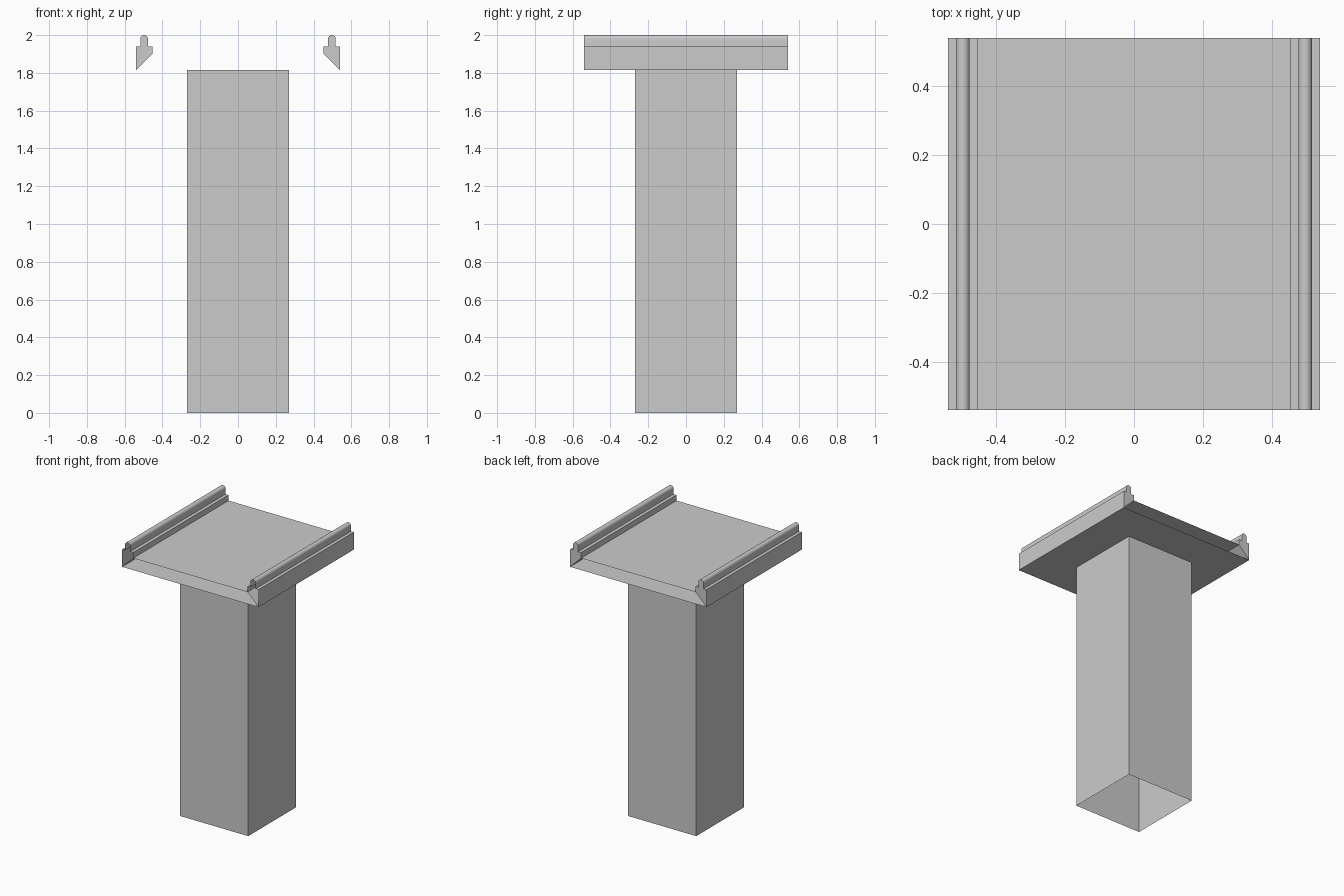
import bpy, bmesh, math

if "Cube" in bpy.data.objects:
    bpy.data.objects.remove(bpy.data.objects["Cube"])

HALF = 0.54       # half width and depth of the head
FOOT = 0.27       # half width of the column
Z_LOW, Z_DECK, Z_STEP = 1.815, 1.90, 1.94


def make_object(name, bm):
    mesh = bpy.data.meshes.new(name)
    bm.to_mesh(mesh)
    bm.free()
    obj = bpy.data.objects.new(name, mesh)
    bpy.context.collection.objects.link(obj)
    return obj


def sheet(name, hx, hy, z):
    bm = bmesh.new()
    bm.faces.new([bm.verts.new((sx * hx, sy * hy, z))
                  for sx, sy in ((-1, -1), (1, -1), (1, 1), (-1, 1))])
    return make_object(name, bm)


def rail(name, side):
    # Stepped profile with a rounded bead on top
    cx, r, zc = 0.497, 0.02, 1.98
    profile = [(HALF, Z_LOW), (HALF, Z_STEP), (cx + r, Z_STEP)]
    profile += [(cx + r * math.cos(math.pi * i / 12), zc + r * math.sin(math.pi * i / 12))
                for i in range(13)]
    profile += [(cx - r, Z_STEP), (0.453, Z_STEP), (0.453, Z_DECK)]

    bm = bmesh.new()
    front = [bm.verts.new((side * x, -HALF, z)) for x, z in profile]
    back = [bm.verts.new((side * x, HALF, z)) for x, z in profile]
    n = len(profile)
    for i in range(n):
        j = (i + 1) % n
        bm.faces.new((front[i], front[j], back[j], back[i]))
    # Closed at the back, open at the front
    bm.faces.new(back)
    bmesh.ops.recalc_face_normals(bm, faces=bm.faces)
    obj = make_object(name, bm)
    bpy.ops.object.select_all(action='DESELECT')
    obj.select_set(True)
    bpy.context.view_layer.objects.active = obj
    bpy.ops.object.shade_smooth_by_angle(angle=math.radians(30))
    return obj


# Hollow square column, open at both ends
bm = bmesh.new()
bmesh.ops.create_cube(bm, size=1)
bm.normal_update()
bmesh.ops.delete(bm, geom=[f for f in bm.faces if abs(f.normal.z) > 0.5], context='FACES_ONLY')
for v in bm.verts:
    v.co = (v.co.x * 2 * FOOT, v.co.y * 2 * FOOT, (v.co.z + 0.5) * Z_LOW)
make_object("column", bm)

# Two thin plates with an open gap between them
under = sheet("underside_plate", HALF, HALF, Z_LOW)
under.data.flip_normals()
sheet("deck_plate", 0.453, HALF, Z_DECK)

# Side rails
rail("left_rail", -1)
rail("right_rail", 1)
